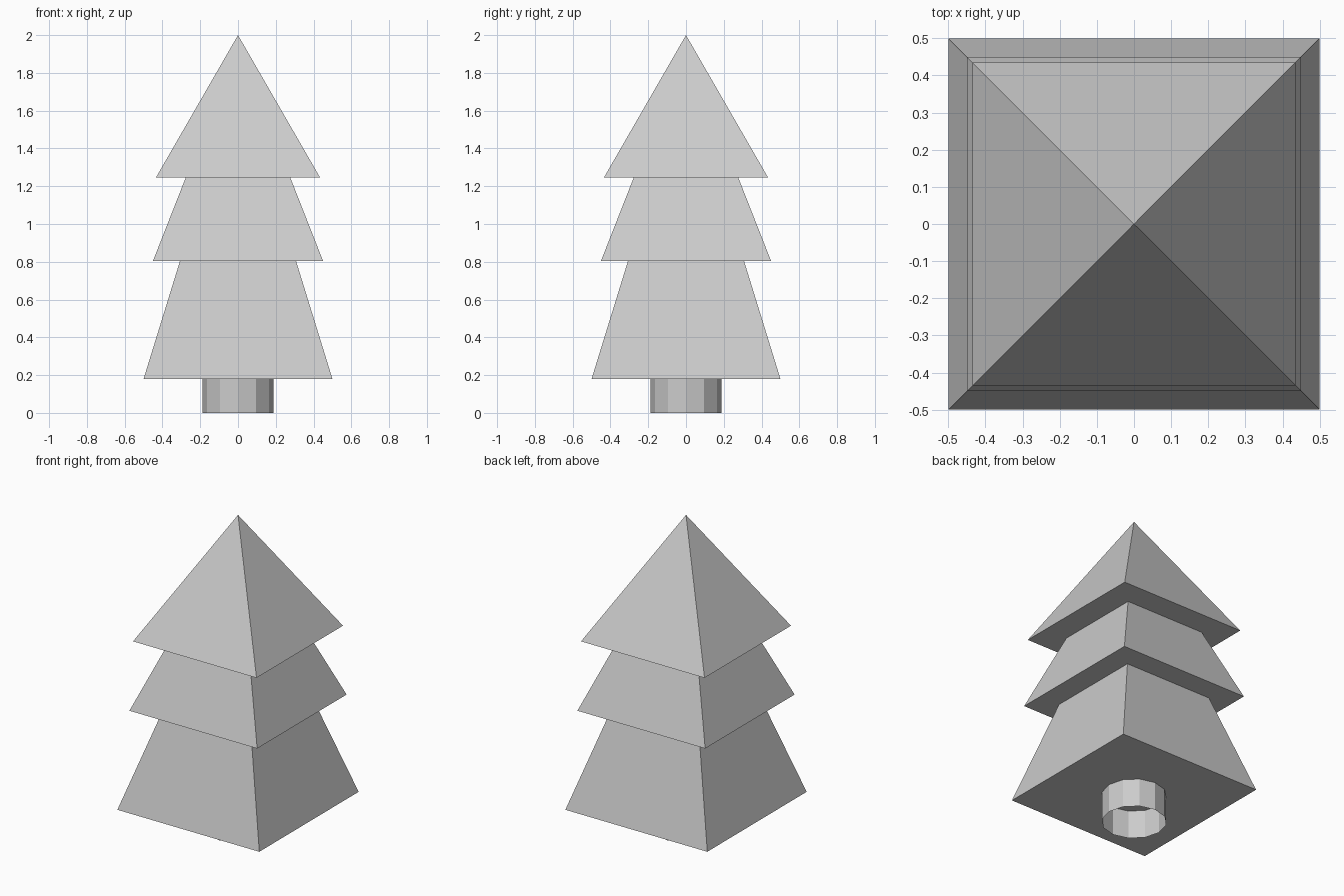
import bpy
import bmesh
from math import radians, sqrt
from mathutils import Matrix

cube = bpy.data.objects.get("Cube")
if cube:
    bpy.data.objects.remove(cube, do_unlink=True)

grey = bpy.data.materials.new("plain grey")
grey.use_nodes = True
colour = (0.6, 0.6, 0.6, 1)
grey.diffuse_color = colour
grey.node_tree.nodes["Principled BSDF"].inputs["Base Color"].default_value = colour


def frustum(name, sides, bottom, top, z0, z1, turn=0, capped=True):
    """Flat-faced cone section standing between two heights."""
    bm = bmesh.new()
    place = Matrix.Translation((0, 0, (z0 + z1) / 2)) @ Matrix.Rotation(radians(turn), 4, "Z")
    bmesh.ops.create_cone(bm, cap_ends=capped, segments=sides, radius1=bottom,
                          radius2=top, depth=z1 - z0, matrix=place)
    bmesh.ops.remove_doubles(bm, verts=bm.verts, dist=0.0001)
    mesh = bpy.data.meshes.new(name)
    bm.to_mesh(mesh)
    bm.free()
    mesh.materials.append(grey)
    obj = bpy.data.objects.new(name, mesh)
    bpy.context.collection.objects.link(obj)
    return obj


# Open twelve-sided trunk
frustum("trunk", 12, 0.188, 0.188, 0, 0.18, capped=False)

# Square foliage tiers: name, half width below and above, heights
for name, low, high, z0, z1 in (
    ("lower_foliage", 0.5, 0.307, 0.18, 0.805),
    ("middle_foliage", 0.45, 0.277, 0.805, 1.245),
    ("top_foliage", 0.435, 0, 1.245, 2),
):
    frustum(name, 4, low * sqrt(2), high * sqrt(2), z0, z1, turn=45)
